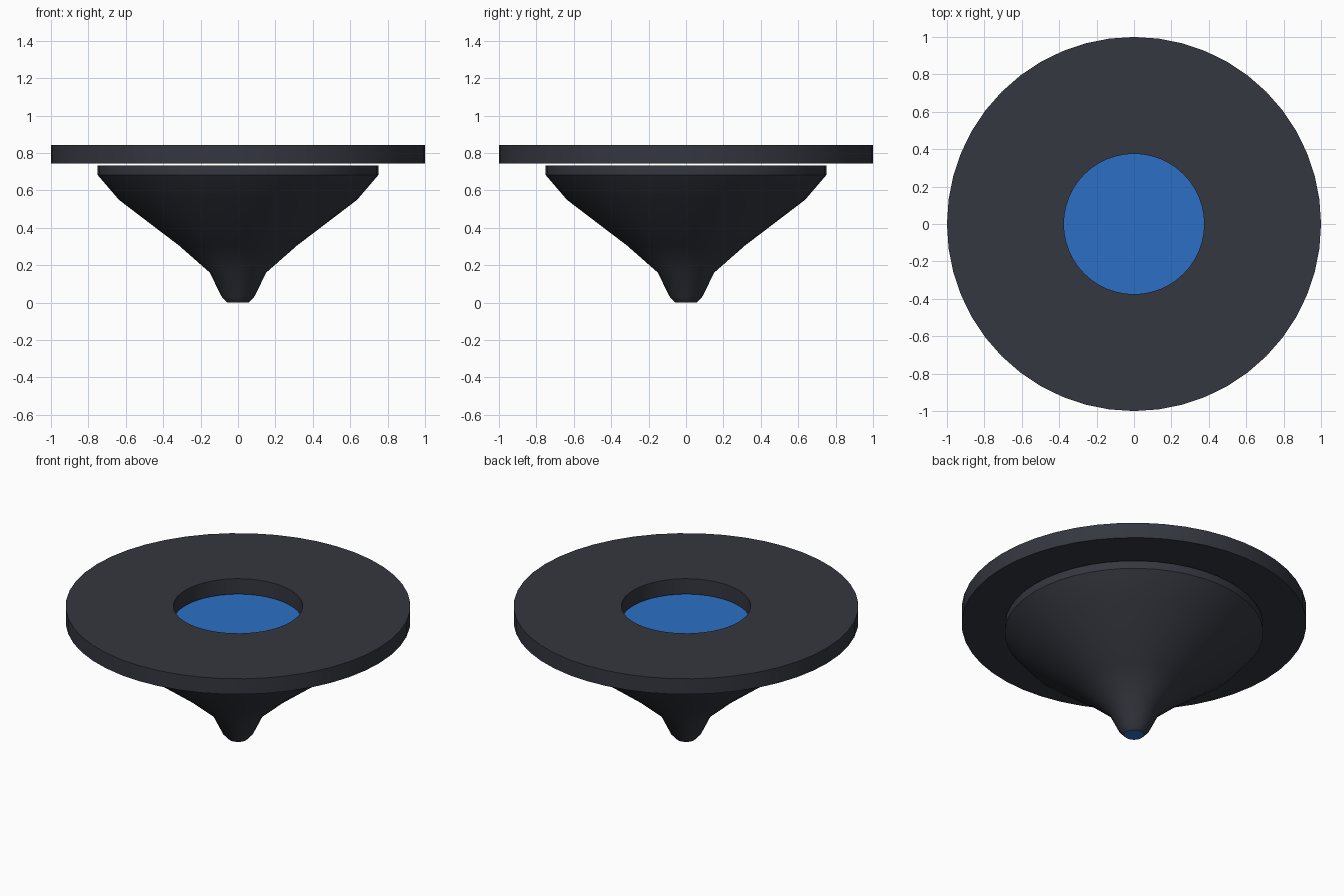
import bpy, bmesh, math

if "Cube" in bpy.data.objects:
    bpy.data.objects.remove(bpy.data.objects["Cube"])

SEGMENTS = 48


def material(name, color):
    mat = bpy.data.materials.new(name)
    mat.diffuse_color = color
    mat.use_nodes = True
    mat.node_tree.nodes["Principled BSDF"].inputs["Base Color"].default_value = mat.diffuse_color
    return mat


dark = material("dark_metal", (0.035, 0.038, 0.05, 1))
blue = material("blue_glow", (0.025, 0.16, 0.56, 1))


def lathe(name, profile, closed=False):
    """Spin an (r, z) profile round z; open profiles get blue end caps."""
    bm = bmesh.new()
    rings = []
    for r, z in profile:
        rings.append([bm.verts.new((r * math.cos(a), r * math.sin(a), z))
                      for a in (2 * math.pi * i / SEGMENTS for i in range(SEGMENTS))])
    pairs = list(zip(rings, rings[1:]))
    if closed:
        pairs.append((rings[-1], rings[0]))
    for low, high in pairs:
        for i in range(SEGMENTS):
            j = (i + 1) % SEGMENTS
            bm.faces.new((low[i], low[j], high[j], high[i]))
    if not closed:
        for ring in (rings[0][::-1], rings[-1]):
            bm.faces.new(ring).material_index = 1
    bmesh.ops.recalc_face_normals(bm, faces=bm.faces)
    mesh = bpy.data.meshes.new(name)
    bm.to_mesh(mesh)
    bm.free()
    mesh.materials.append(dark)
    mesh.materials.append(blue)
    obj = bpy.data.objects.new(name, mesh)
    bpy.context.collection.objects.link(obj)
    bpy.ops.object.select_all(action='DESELECT')
    obj.select_set(True)
    bpy.context.view_layer.objects.active = obj
    bpy.ops.object.shade_smooth_by_angle(angle=math.radians(35))
    return obj


# Funnel-shaped body with blue ends
lathe("funnel_body", [(0.058, 0), (0.09, 0.035), (0.15, 0.16), (0.315, 0.305),
                      (0.637, 0.55), (0.75, 0.682), (0.75, 0.733)])

# Flat ring floating just above the body
lathe("top_ring", [(0.375, 0.744), (1, 0.744), (1, 0.843), (0.375, 0.843)], closed=True)
